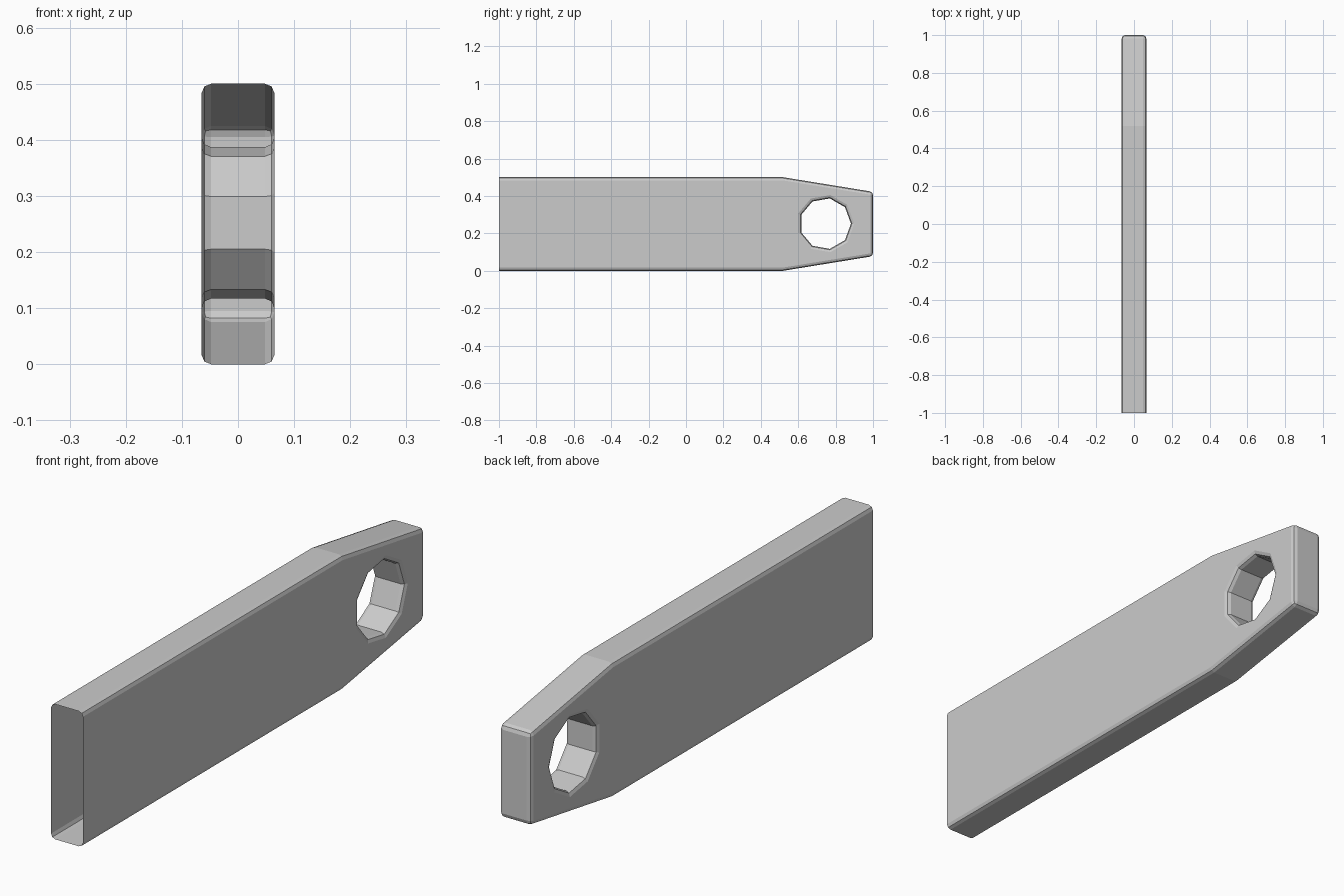
import bpy, bmesh, math
from mathutils import Vector

if "Cube" in bpy.data.objects:
    bpy.data.objects.remove(bpy.data.objects["Cube"])

HALF_W = 0.065
BEVEL = 0.017
HOLE_Y, HOLE_Z, HOLE_R, HOLE_SIDES = 0.745, 0.252, 0.137, 9

bm = bmesh.new()


def loop(points):
    vs = [bm.verts.new((-HALF_W, y, z)) for y, z in points]
    return [bm.edges.new((v, vs[(i + 1) % len(vs)])) for i, v in enumerate(vs)]


# Side profile: long bar tapering at the far end (overlong at the open end, cut later)
edges = loop([(-1.2, 0), (0.52, 0), (1, 0.078), (1, 0.422), (0.52, 0.5), (-1.2, 0.5)])

# Nine-sided hole
angles = [2 * math.pi * i / HOLE_SIDES for i in range(HOLE_SIDES)]
edges += loop([(HOLE_Y + HOLE_R * math.cos(a), HOLE_Z + HOLE_R * math.sin(a)) for a in angles])
bmesh.ops.triangle_fill(bm, edges=edges, use_beauty=True, normal=(-1, 0, 0))
bmesh.ops.dissolve_limit(bm, angle_limit=0.01, verts=bm.verts[:], edges=bm.edges[:])

# Give the bar its thickness
side = bm.faces[:]
ext = bmesh.ops.extrude_face_region(bm, geom=side, use_keep_orig=True)
bmesh.ops.translate(bm, vec=(2 * HALF_W, 0, 0),
                    verts=[g for g in ext["geom"] if isinstance(g, bmesh.types.BMVert)])
bmesh.ops.recalc_face_normals(bm, faces=bm.faces[:])

# Round the rims, leaving the hole facets and the taper crease sharp
sharp = [e for e in bm.edges if len(e.link_faces) == 2
         and e.calc_face_angle() > math.radians(60)]
bmesh.ops.bevel(bm, geom=sharp, offset=BEVEL, offset_type='OFFSET', segments=2,
                profile=0.5, affect='EDGES', clamp_overlap=False)

# Cut the open end
bmesh.ops.bisect_plane(bm, geom=bm.verts[:] + bm.edges[:] + bm.faces[:], dist=1e-5,
                       plane_co=Vector((0, -1, 0)), plane_no=Vector((0, -1, 0)),
                       clear_outer=True)
bmesh.ops.triangulate(bm, faces=[f for f in bm.faces if len(f.verts) > 4])

mesh = bpy.data.meshes.new("tapered_bar")
bm.to_mesh(mesh)
bm.free()
bpy.context.collection.objects.link(bpy.data.objects.new("tapered_bar", mesh))
